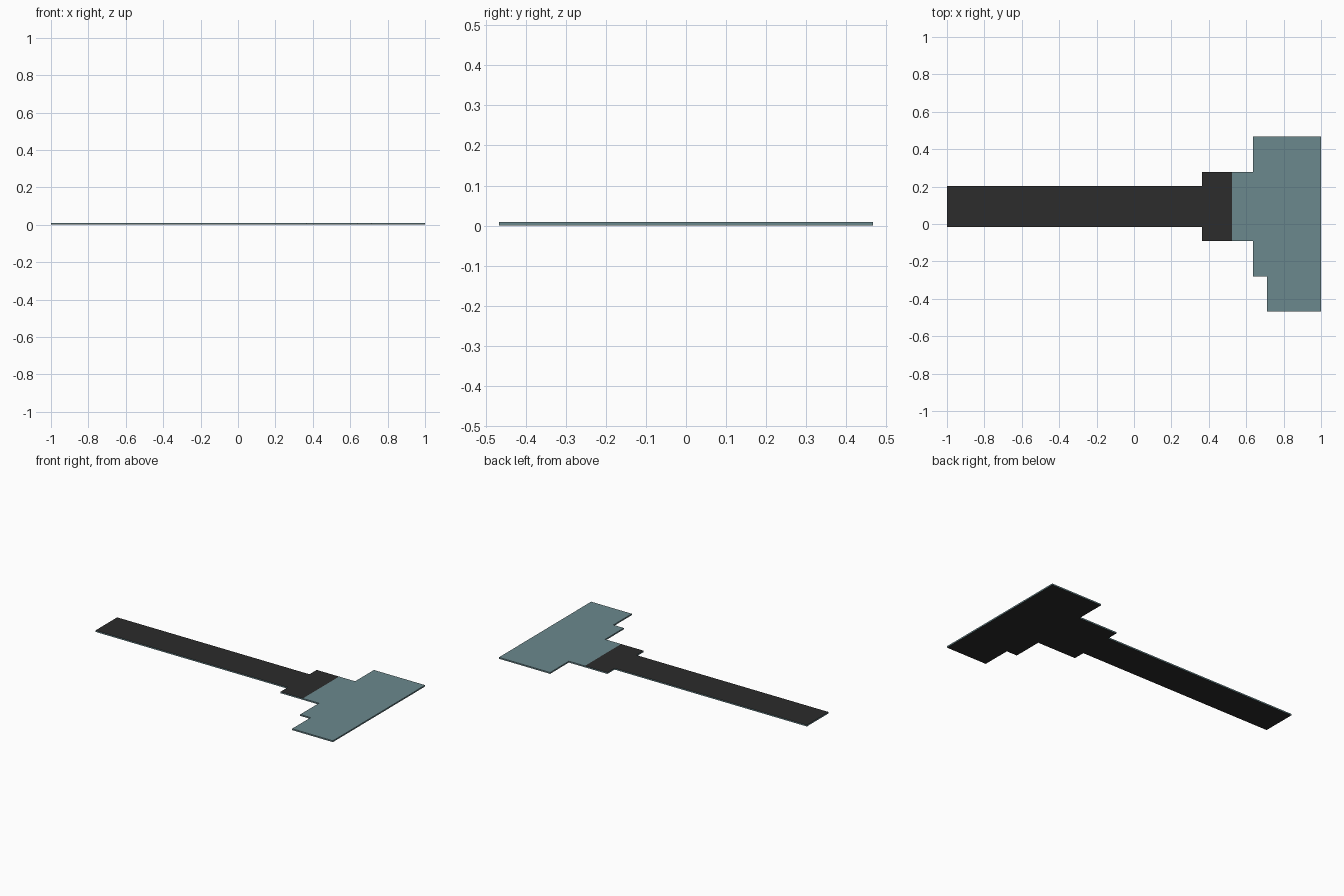
import bpy, bmesh

if "Cube" in bpy.data.objects:
    bpy.data.objects.remove(bpy.data.objects["Cube"])

T = 0.009      # plate thickness
SEAM = 0.523   # x where the dark top meets the teal top


def material(name, rgb):
    m = bpy.data.materials.new(name)
    m.diffuse_color = (*rgb, 1)
    m.use_nodes = True
    m.node_tree.nodes["Principled BSDF"].inputs["Base Color"].default_value = m.diffuse_color
    return m


TEAL = material("grey_teal", (0.145, 0.246, 0.268))
DARK = material("charcoal", (0.025, 0.025, 0.025))


def plate(name, outline, dark_top):
    """Extrude an outline; teal rim, dark underside, open at the seam."""
    bm = bmesh.new()
    base = bm.faces.new([bm.verts.new((x, y, 0)) for x, y in outline])
    ext = bmesh.ops.extrude_face_region(bm, geom=[base], use_keep_orig=True)
    for v in ext["geom"]:
        if isinstance(v, bmesh.types.BMVert):
            v.co.z = T
    bmesh.ops.recalc_face_normals(bm, faces=bm.faces)
    for f in bm.faces:
        f.normal_update()
        dark = f.normal.z < -0.5 or (f.normal.z > 0.5 and dark_top)
        f.material_index = 1 if dark else 0
    # hidden faces where the two plates meet
    seam = [f for f in bm.faces if all(abs(v.co.x - SEAM) < 1e-4 for v in f.verts)]
    bmesh.ops.delete(bm, geom=seam, context='FACES')
    me = bpy.data.meshes.new(name)
    bm.to_mesh(me)
    bm.free()
    me.materials.append(TEAL)
    me.materials.append(DARK)
    ob = bpy.data.objects.new(name, me)
    bpy.context.collection.objects.link(ob)
    return ob


# long strip with the dark half of the collar
plate("long_strip", [(-1, -0.016), (0.364, -0.016), (0.364, -0.09), (SEAM, -0.09),
                     (SEAM, 0.277), (0.364, 0.277), (0.364, 0.204), (-1, 0.204)], True)

# stepped wide head with the teal half of the collar
plate("stepped_head", [(SEAM, -0.09), (0.637, -0.09), (0.637, -0.28), (0.711, -0.28),
                       (0.711, -0.467), (1, -0.467), (1, 0.467), (0.637, 0.467),
                       (0.637, 0.277), (SEAM, 0.277)], False)
